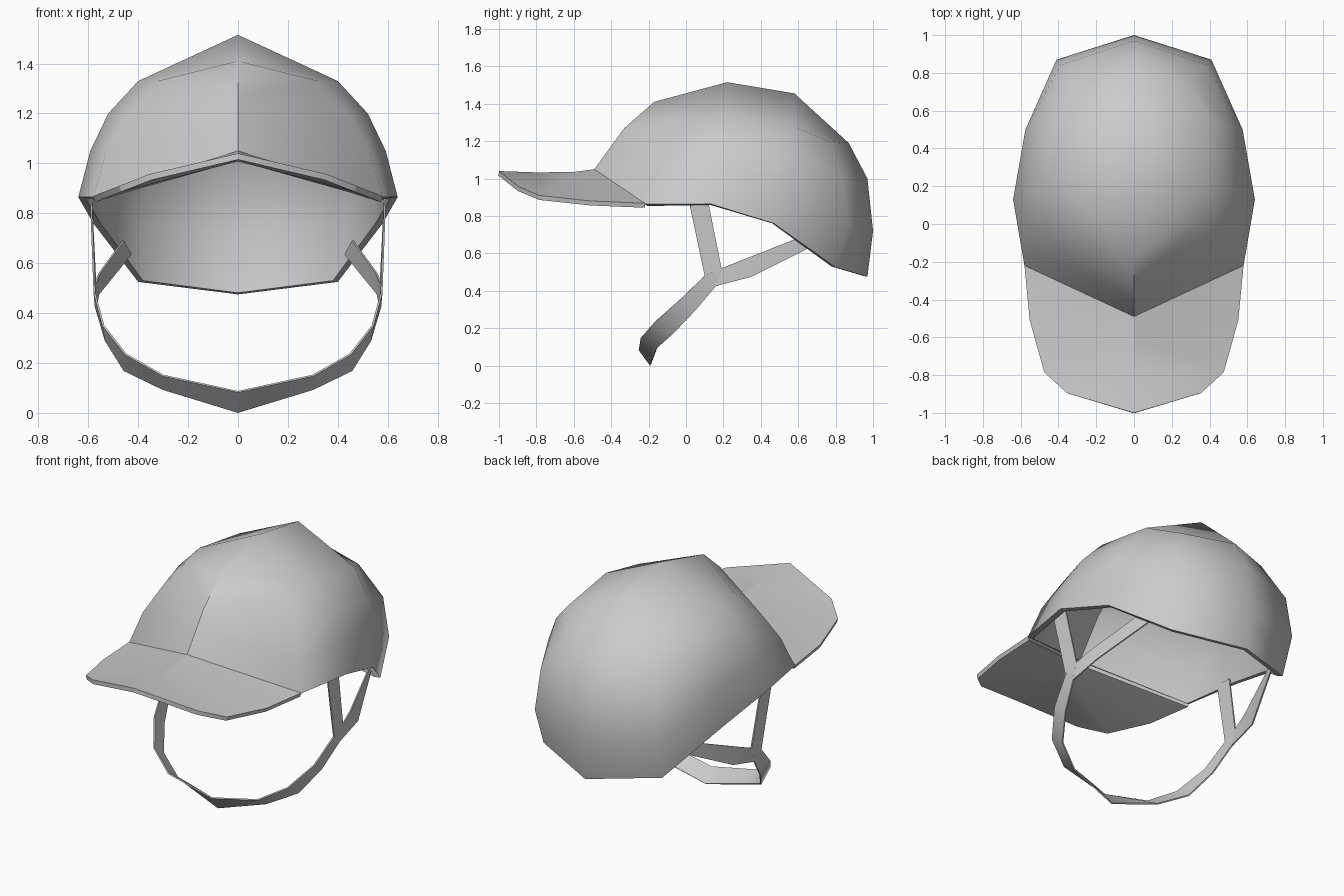
import bpy, math

if "Cube" in bpy.data.objects:
    bpy.data.objects.remove(bpy.data.objects["Cube"])


def make(name, verts, faces, thick, offset, angle):
    """Right half mesh, mirrored over x = 0 and thickened."""
    me = bpy.data.meshes.new(name)
    me.from_pydata(verts, [], faces)
    ob = bpy.data.objects.new(name, me)
    bpy.context.collection.objects.link(ob)
    bpy.context.view_layer.objects.active = ob
    ob.select_set(True)
    mir = ob.modifiers.new("mirror", 'MIRROR')
    mir.use_clip = True
    mir.merge_threshold = 0.002
    sol = ob.modifiers.new("thickness", 'SOLIDIFY')
    sol.thickness = thick
    sol.offset = offset
    for m in ("mirror", "thickness"):
        bpy.ops.object.modifier_apply(modifier=m)
    bpy.ops.object.shade_smooth_by_angle(angle=math.radians(angle))
    ob.select_set(False)
    return ob


# Shell: rings from rim upwards, each running front -> side -> back
rings = [
    [(0, -.49, 1.05), (.58, -.22, .865), (.64, .13, .865), (.58, .47, .76), (.40, .80, .525), (0, .97, .475)],
    [(0, -.41, 1.16), (.53, -.16, 1.04), (.592, .15, 1.05), (.575, .50, 1.0), (.41, .87, .75), (0, 1.0, .72)],
    [(0, -.33, 1.27), (.45, -.09, 1.19), (.52, .17, 1.2), (.51, .52, 1.15), (.39, .84, 1.0), (0, .97, 1.0)],
    [(0, -.17, 1.41), (.32, .0, 1.33), (.40, .20, 1.33), (.39, .57, 1.28), (.28, .76, 1.2), (0, .87, 1.19)],
]
n = len(rings[0])
verts = [v for r in rings for v in r]
faces = [(r * n + c, r * n + c + 1, (r + 1) * n + c + 1, (r + 1) * n + c)
         for r in range(3) for c in range(n - 1)]
t, apex, crown = 3 * n, 4 * n, 4 * n + 1
verts += [(0, .22, 1.515), (0, .58, 1.455)]
faces += [(t, t + 1, t + 2, apex), (t + 2, t + 3, crown, apex), (t + 3, t + 4, t + 5, crown)]
make("helmet_shell", verts, faces, 0.03, -1, 50)

# Visor: centre ridge and outer edge, from the shell forwards
ridge = [(0, -.49, 1.05), (0, -.60, 1.035), (0, -.80, 1.033), (0, -1.0, 1.04)]
edge = [(.58, -.22, .868), (.552, -.51, .88), (.475, -.785, .91), (.355, -.895, .957)]
faces = [(i, i + 1, i + 5, i + 4) for i in range(3)]
make("visor", ridge + edge, faces, 0.025, -1, 30)

# Straps: ribbons given as pairs of edge points, meeting in a Y joint
a, b, c = (.575, .10, .48), (.572, .19, .52), (.57, .16, .425)
ribbons = {
    "chin_strap": [((0, -.25, .085), (0, -.19, .003)), ((.30, -.24, .15), (.30, -.155, .095)),
                   ((.45, -.165, .235), (.455, -.07, .17)), ((.54, -.035, .35), (.53, .045, .29)),
                   (a, c)],
    "front_side_strap": [(a, b), ((.59, .015, .88), (.59, .118, .88))],
    "rear_side_strap": [(b, c), ((.555, .29, .56), (.56, .35, .475)), ((.46, .62, .69), (.43, .67, .635))],
}
for name, pairs in ribbons.items():
    verts = [p for pair in pairs for p in pair]
    faces = [(2 * i, 2 * i + 1, 2 * i + 3, 2 * i + 2) for i in range(len(pairs) - 1)]
    if name == "chin_strap":
        verts.append(b)
        faces.append((len(verts) - 3, len(verts) - 2, len(verts) - 1))
    make(name, verts, faces, 0.008, 0, 40)
